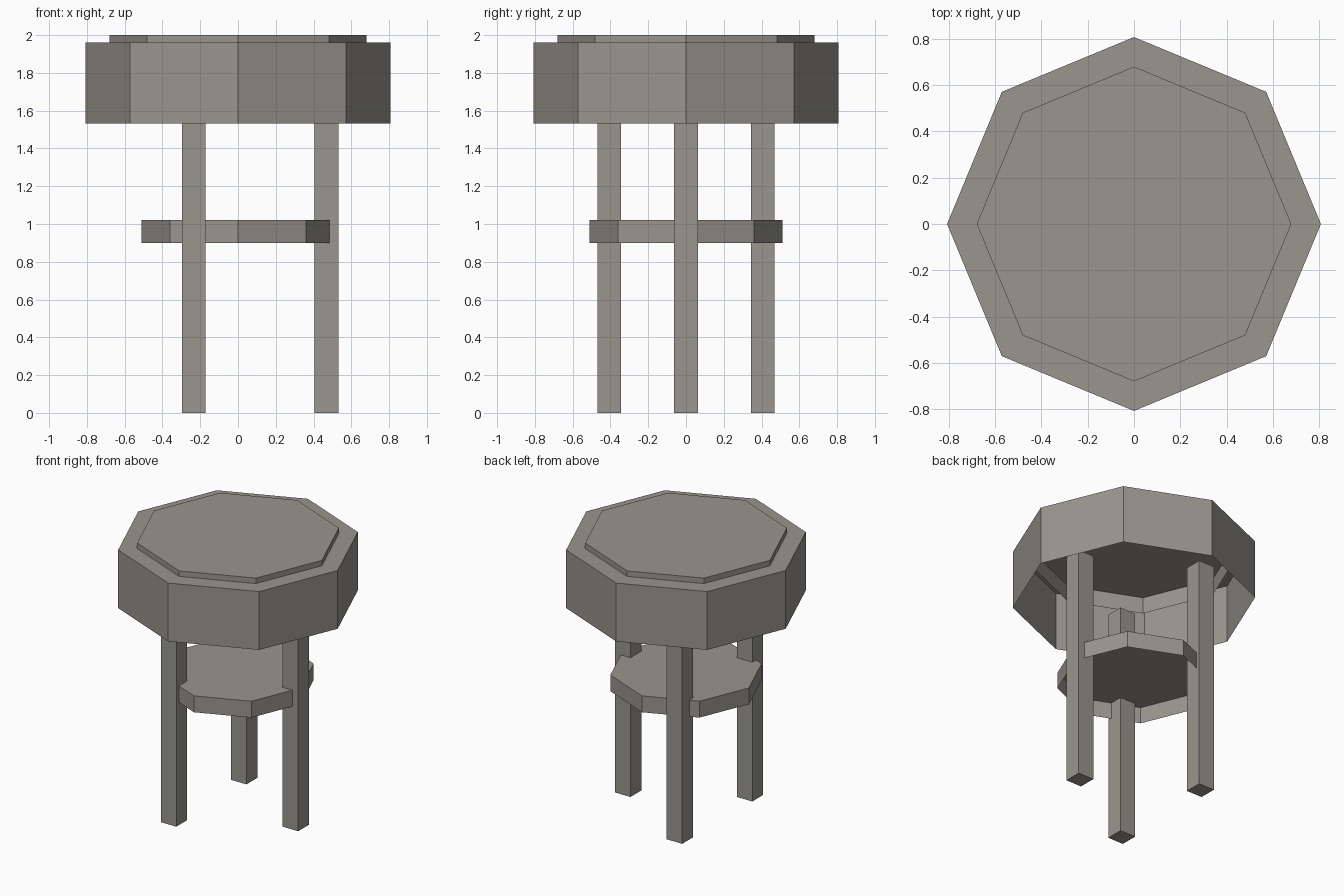
import bpy, bmesh
from math import cos, sin, radians

if "Cube" in bpy.data.objects:
    bpy.data.objects.remove(bpy.data.objects["Cube"])

# Warm dark grey for every part
grey = bpy.data.materials.new("warm_grey")
grey.diffuse_color = (0.32, 0.30, 0.27, 1)
grey.use_nodes = True
grey.node_tree.nodes["Principled BSDF"].inputs["Base Color"].default_value = grey.diffuse_color


def open_octagon(name, radius, z0, z1):
    """Octagonal lid: side walls and a top face, open underneath."""
    bm = bmesh.new()
    low, high = [[bm.verts.new((radius * cos(radians(45 * i)),
                                radius * sin(radians(45 * i)), z))
                  for i in range(8)] for z in (z0, z1)]
    for i in range(8):
        j = (i + 1) % 8
        bm.faces.new((low[i], low[j], high[j], high[i]))
    bm.faces.new(high)
    mesh = bpy.data.meshes.new(name)
    bm.to_mesh(mesh)
    bm.free()
    mesh.materials.append(grey)
    obj = bpy.data.objects.new(name, mesh)
    bpy.context.collection.objects.link(obj)
    return obj


# Seat drum, raised seat panel and lower shelf
open_octagon("seat", 0.808, 1.533, 1.96)
open_octagon("seat_panel", 0.68, 1.84, 2.0)
open_octagon("shelf", 0.51, 0.90, 1.02)

# Three square legs, rising into the hollow seat
LEG_TOP, LEG_WIDTH, LEG_RADIUS = 1.71, 0.126, 0.469
for name, angle in (("right_leg", 0), ("back_left_leg", 120), ("front_left_leg", 240)):
    a = radians(angle)
    bpy.ops.mesh.primitive_cube_add(
        size=1, location=(LEG_RADIUS * cos(a), LEG_RADIUS * sin(a), LEG_TOP / 2))
    leg = bpy.context.object
    leg.name = name
    leg.scale = (LEG_WIDTH, LEG_WIDTH, LEG_TOP)
    leg.data.materials.append(grey)
